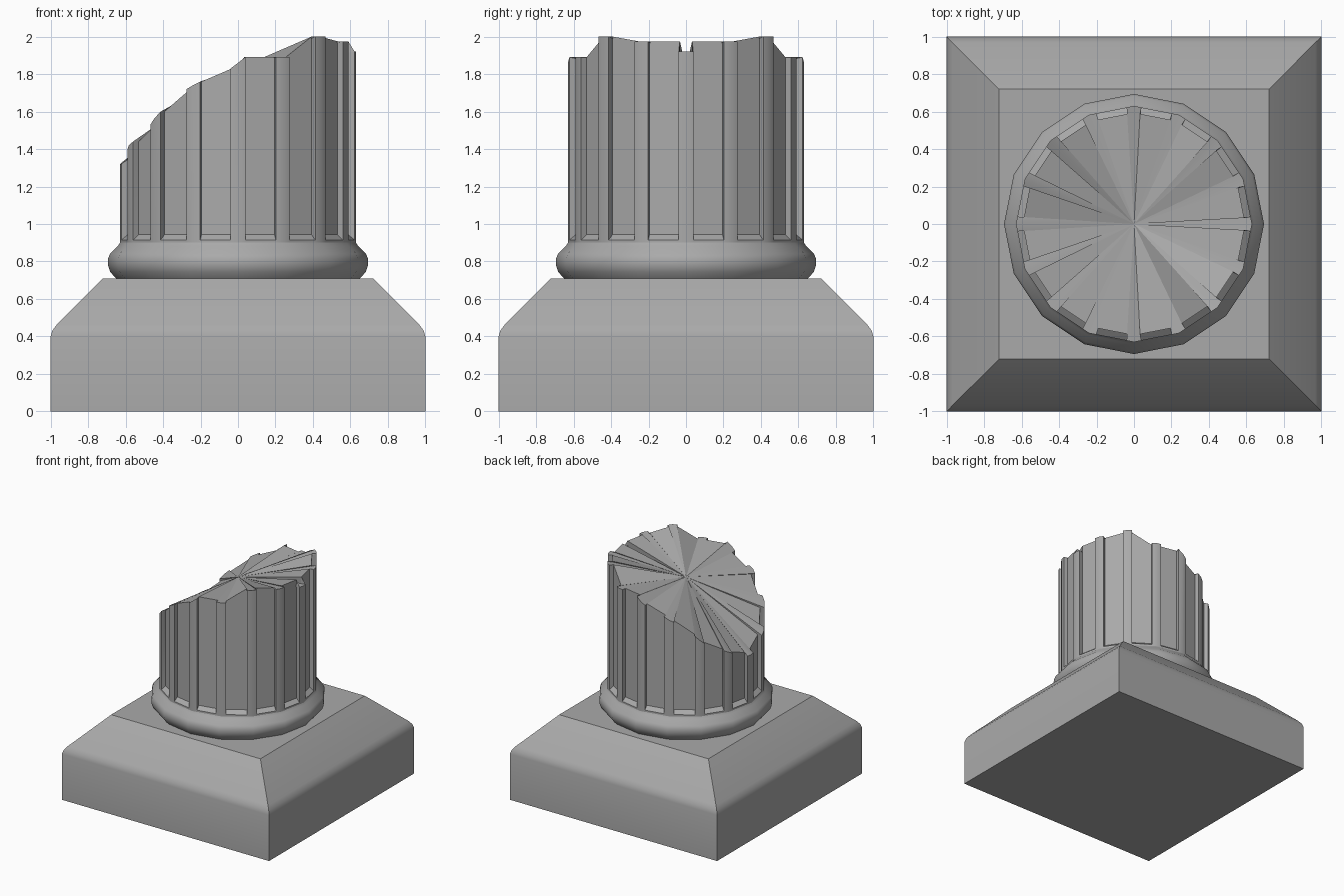
import bpy, bmesh, math
from mathutils import Vector

if "Cube" in bpy.data.objects:
    bpy.data.objects.remove(bpy.data.objects["Cube"])

stone = bpy.data.materials.new("grey stone")
stone.use_nodes = True
GREY = (0.4, 0.4, 0.4, 1)
stone.diffuse_color = GREY
stone.node_tree.nodes["Principled BSDF"].inputs["Base Color"].default_value = GREY

SIDES = 16


def finish(bm, name):
    """Weld, fix normals and turn the mesh into a smooth-by-angle object."""
    bmesh.ops.remove_doubles(bm, verts=bm.verts, dist=0.0005)
    bmesh.ops.recalc_face_normals(bm, faces=bm.faces)
    mesh = bpy.data.meshes.new(name)
    bm.to_mesh(mesh)
    bm.free()
    mesh.materials.append(stone)
    obj = bpy.data.objects.new(name, mesh)
    bpy.context.collection.objects.link(obj)
    bpy.ops.object.select_all(action="DESELECT")
    obj.select_set(True)
    bpy.context.view_layer.objects.active = obj
    bpy.ops.object.shade_smooth_by_angle(angle=math.radians(30))


def skin(bm, loops):
    """Join a stack of equal loops with quads; return the vertex loops."""
    rings = [[bm.verts.new(p) for p in loop] for loop in loops]
    n = len(rings[0])
    for low, high in zip(rings, rings[1:]):
        for i in range(n):
            j = (i + 1) % n
            bm.faces.new((low[i], low[j], high[j], high[i]))
    return rings


def ring(radius, z, sides, turn=0.0):
    angles = [turn + math.tau * i / sides for i in range(sides)]
    return [Vector((radius * math.cos(a), radius * math.sin(a), z)) for a in angles]


def turned(name, profile, sides, turn=0.0):
    """Closed solid from (radius, z) profile points."""
    bm = bmesh.new()
    rings = skin(bm, [ring(r, z, sides, turn) for r, z in profile])
    bm.faces.new(rings[0])
    bm.faces.new(rings[-1])
    finish(bm, name)


# Square plinth with a softened shoulder
plinth = [(1, 0), (1, 0.4), (0.99, 0.432), (0.967, 0.463), (0.72, 0.71)]
turned("plinth", [(r * math.sqrt(2), z) for r, z in plinth], 4, math.pi / 4)

# Rounded moulding under the shaft
turned("base_moulding", [(0.65, 0.708), (0.682, 0.745), (0.694, 0.78), (0.694, 0.815),
                         (0.682, 0.842), (0.64, 0.883), (0.63, 0.9)], SIDES)

# Broken fluted shaft: each rib has a top height on its high and low flank
RADIUS, RIB, DEPTH = 0.63, 0.04, 0.035
FOOT, SILL, SILL_IN = 0.89, 0.915, 0.943
rib_tops = [(1.975, 1.975), (1.975, 1.975), (2.0, 2.0), (1.89, 1.89), (1.89, 1.83),
            (1.76, 1.72), (1.6, 1.53), (1.44, 1.40), (1.34, 1.34)]
corners = ring(RADIUS, 0, SIDES)
foot, sill, recess, top = [], [], [], []
for k, corner in enumerate(corners):
    mirrored = k > SIDES // 2
    high, low = rib_tops[SIDES - k if mirrored else k]
    before, after = (low, high) if mirrored else (high, low)
    chip = {0: 0.055, SIDES // 2: 0.02}.get(k, 0)
    flanks = []
    for neighbour in (corners[k - 1], corners[(k + 1) % SIDES]):
        outer = corner + (neighbour - corner).normalized() * RIB
        inward = -(corner + neighbour).normalized() * DEPTH
        flanks.append((outer, outer + inward))
    (out_a, in_a), (out_b, in_b) = flanks
    outline = [out_a, out_a, corner, out_b, out_b]
    grooved = [in_a, out_a, corner, out_b, in_b]
    tops = [before, before - chip, (before + after) / 2 - chip, after - chip, after]
    is_groove = [True, False, False, False, True]
    for flat, cut, z, groove in zip(outline, grooved, tops, is_groove):
        foot.append(flat + Vector((0, 0, FOOT)))
        sill.append(flat + Vector((0, 0, SILL)))
        recess.append(cut + Vector((0, 0, SILL_IN if groove else SILL)))
        top.append(cut + Vector((0, 0, z)))

bm = bmesh.new()
rings = skin(bm, [foot, sill, recess, top])
bm.faces.new(rings[0])

# Broken top surface fans out from the middle
rim = rings[-1]
middle = bm.verts.new((0, 0, 1.83))
for i, vert in enumerate(rim):
    bm.faces.new((vert, rim[(i + 1) % len(rim)], middle))
finish(bm, "fluted_shaft")
